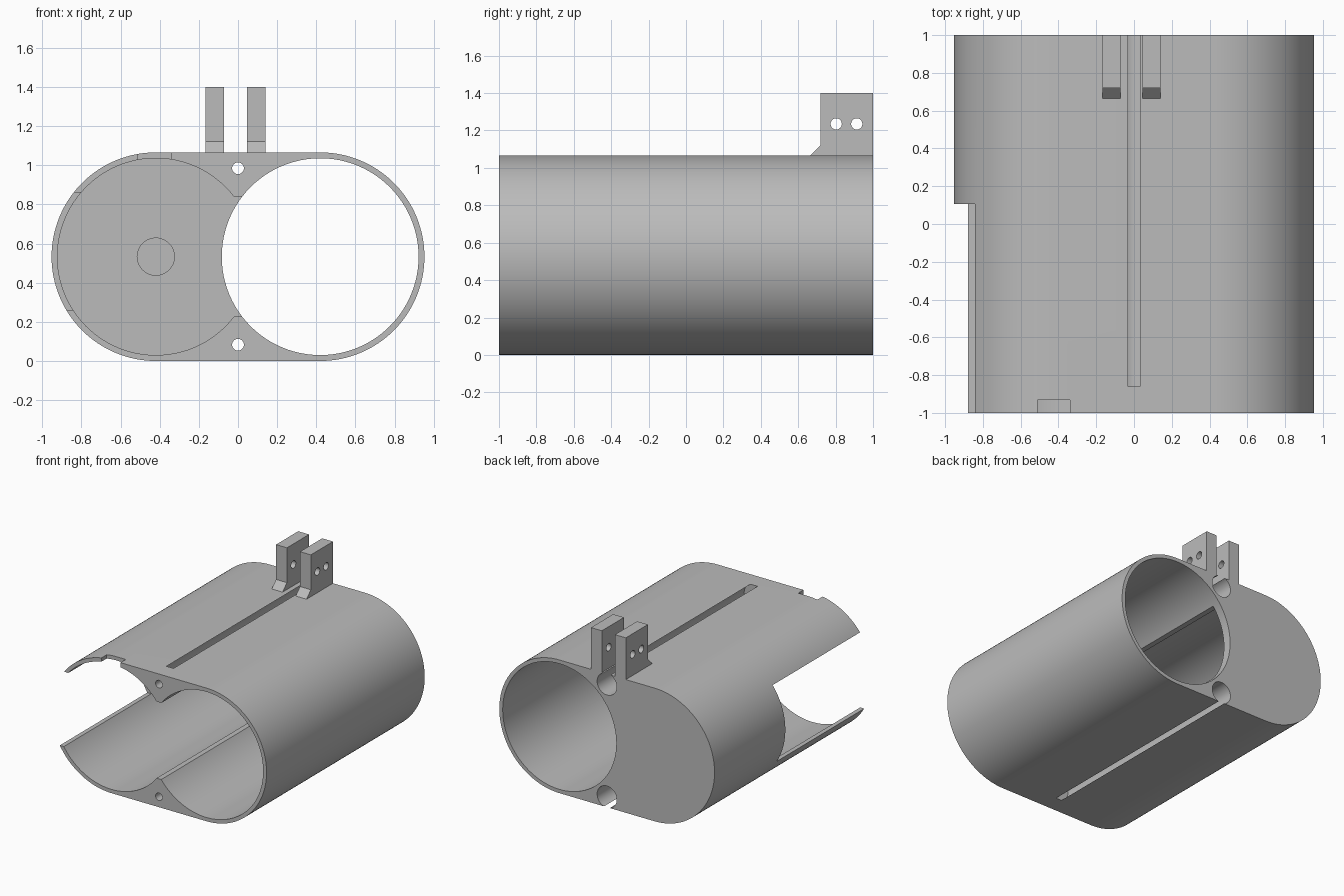
import bpy
import bmesh
from math import cos, sin, pi

if "Cube" in bpy.data.objects:
    bpy.data.objects.remove(bpy.data.objects["Cube"], do_unlink=True)

OUTER, BORE, OFFSET, MID = 0.533, 0.503, 0.42, 0.533
BACK_WALL = 0.93          # y where the closed tube ends

grey = bpy.data.materials.new("plain grey")
grey.use_nodes = True
colour = (0.5, 0.5, 0.5, 1)
grey.diffuse_color = colour
grey.node_tree.nodes["Principled BSDF"].inputs["Base Color"].default_value = colour


def arc(cx, cz, r, start=0, end=2 * pi, steps=96, closed=True):
    count = steps if closed else steps + 1
    return [(cx + r * cos(start + (end - start) * i / steps),
             cz + r * sin(start + (end - start) * i / steps)) for i in range(count)]


def rect(a0, a1, b0, b1):
    return [(a0, b0), (a1, b0), (a1, b1), (a0, b1)]


def prism(name, profile, lo, hi, axis="y"):
    """Extrude a profile: (x, z) points along y, or (y, z) points along x."""
    bm = bmesh.new()
    place = (lambda a, b, d: (a, d, b)) if axis == "y" else (lambda a, b, d: (d, a, b))
    ends = [[bm.verts.new(place(a, b, d)) for a, b in profile] for d in (lo, hi)]
    bm.faces.new(ends[0])
    bm.faces.new(ends[1])
    n = len(profile)
    for i in range(n):
        j = (i + 1) % n
        bm.faces.new((ends[0][i], ends[0][j], ends[1][j], ends[1][i]))
    bmesh.ops.recalc_face_normals(bm, faces=bm.faces)
    mesh = bpy.data.meshes.new(name)
    bm.to_mesh(mesh)
    bm.free()
    mesh.materials.append(grey)
    obj = bpy.data.objects.new(name, mesh)
    bpy.context.collection.objects.link(obj)
    return obj


def cut(target, cutter):
    cutter.hide_render = True
    mod = target.modifiers.new("cut", "BOOLEAN")
    mod.operation = "DIFFERENCE"
    mod.solver = "EXACT"
    mod.object = cutter
    bpy.ops.object.select_all(action="DESELECT")
    bpy.context.view_layer.objects.active = target
    target.select_set(True)
    bpy.ops.object.modifier_apply(modifier=mod.name)
    bpy.data.objects.remove(cutter, do_unlink=True)


def smooth(obj):
    bpy.ops.object.select_all(action="DESELECT")
    bpy.context.view_layer.objects.active = obj
    obj.select_set(True)
    bpy.ops.object.shade_smooth_by_angle(angle=pi / 6)


# Housing: rounded oblong outline
outline = (arc(OFFSET, MID, OUTER, -pi / 2, pi / 2, 64, False)
           + arc(-OFFSET, MID, OUTER, pi / 2, 3 * pi / 2, 64, False))
housing = prism("twin_tube_housing", outline, -1, 1)

# Open tube on the left, closed tube on the right, blunted ridges between
cut(housing, prism("open_bore", arc(OFFSET, MID, BORE), -1.1, 1.1))
cut(housing, prism("closed_bore", arc(-OFFSET, MID, BORE), -1.1, BACK_WALL))
cut(housing, prism("ridge_trim", rect(-0.03, 0.03, 0.227, 0.84), -1.1, BACK_WALL - 0.001))

# Shallow round recess inside the back wall
cut(housing, prism("wall_recess", arc(-OFFSET, MID, 0.095, steps=48), 0.8, BACK_WALL + 0.03))

# Rod channels that break through top and bottom, with small front holes
for z in (0.985, 0.083):
    cut(housing, prism("rod_channel", arc(0, z, 0.087, steps=48), -0.86, 1.1))
    cut(housing, prism("rod_hole", arc(0, z, 0.03, steps=32), -1.1, -0.8))

# Side window and small top notch at the front
cut(housing, prism("side_window", rect(-1.2, -0.6, 0.26, 0.86), -1.1, 0.105))
cut(housing, prism("top_notch", rect(-0.51, -0.34, 0.95, 1.2), -1.1, -0.933))
smooth(housing)

# Pair of drilled lugs with a sloped foot
lug_profile = [(0.665, 1.06), (0.665, 1.066), (0.72, 1.121), (0.72, 1.4), (1, 1.4), (1, 1.06)]
for name, x in (("right_lug", -0.167), ("left_lug", 0.045)):
    lug = prism(name, lug_profile, x, x + 0.096, "x")
    for y in (0.803, 0.913):
        cut(lug, prism("pin_hole", arc(y, 1.235, 0.03, steps=32), x - 0.1, x + 0.2, "x"))
    smooth(lug)
